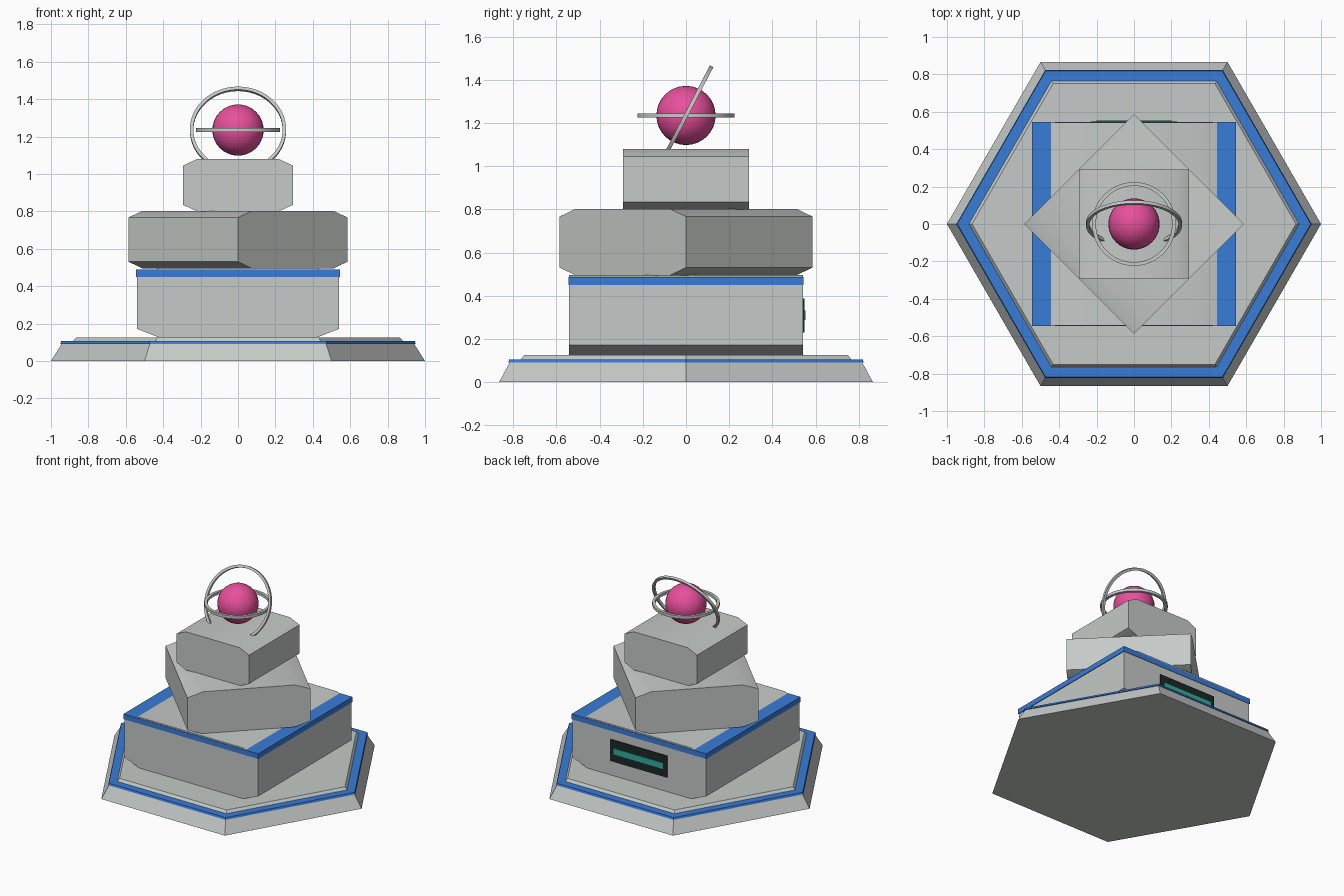
import bpy
import bmesh
from math import sin, cos, pi, radians

default = bpy.data.objects.get("Cube")
if default:
    bpy.data.objects.remove(default, do_unlink=True)


def material(name, r, g, b):
    mat = bpy.data.materials.new(name)
    mat.use_nodes = True
    mat.diffuse_color = (r, g, b, 1)
    mat.node_tree.nodes["Principled BSDF"].inputs["Base Color"].default_value = (r, g, b, 1)
    return mat


GREY = material("stone grey", 0.56, 0.59, 0.57)
BLUE = material("trim blue", 0.04, 0.2, 0.68)
PINK = material("orb pink", 0.8, 0.08, 0.33)
DARK = material("panel black", 0.012, 0.02, 0.02)
TEAL = material("display teal", 0.03, 0.42, 0.33)


def finish(name, bm, mat, location=(0, 0, 0), rotation=(0, 0, 0)):
    bmesh.ops.recalc_face_normals(bm, faces=bm.faces)
    mesh = bpy.data.meshes.new(name)
    bm.to_mesh(mesh)
    bm.free()
    mesh.materials.append(mat)
    obj = bpy.data.objects.new(name, mesh)
    bpy.context.collection.objects.link(obj)
    obj.location, obj.rotation_euler = location, rotation
    bpy.ops.object.select_all(action='DESELECT')
    obj.select_set(True)
    bpy.context.view_layer.objects.active = obj
    bpy.ops.object.shade_smooth_by_angle(angle=radians(30))
    return obj


def loft(sections, closed=False):
    """Skin matching cross-sections, capped at the ends or joined in a loop."""
    bm = bmesh.new()
    loops = [[bm.verts.new(p) for p in s] for s in sections]
    pairs = list(zip(loops, loops[1:]))
    if closed:
        pairs.append((loops[-1], loops[0]))
    else:
        bm.faces.new(loops[0])
        bm.faces.new(loops[-1])
    for a, b in pairs:
        for i in range(len(a)):
            j = (i + 1) % len(a)
            bm.faces.new((a[i], a[j], b[j], b[i]))
    return bm


def hexagon(name, mat, *levels):
    sections = [[(r * cos(k * pi / 3), r * sin(k * pi / 3), z) for k in range(6)]
                for r, z in levels]
    finish(name, loft(sections), mat)


def chamfered_block(name, half_x, half_y, bottom, top, inset, drop, turn=0):
    w, n = half_x, half_x - inset
    outline = [(-n, bottom), (n, bottom), (w, bottom + drop), (w, top - drop),
               (n, top), (-n, top), (-w, top - drop), (-w, bottom + drop)]
    sections = [[(x, y, z) for x, z in outline] for y in (-half_y, half_y)]
    finish(name, loft(sections), GREY, rotation=(0, 0, radians(turn)))


def box(name, mat, x, y, z):
    sections = [[(x[0], v, z[0]), (x[1], v, z[0]), (x[1], v, z[1]), (x[0], v, z[1])]
                for v in y]
    finish(name, loft(sections), mat)


def flat_ring(name, inner, outer, half, tilt, steps=64):
    section = [(inner, -half), (outer, -half), (outer, half), (inner, half)]
    angles = [2 * pi * k / steps for k in range(steps)]
    bm = loft([[(r * cos(a), r * sin(a), z) for r, z in section] for a in angles], True)
    finish(name, bm, GREY, ORB, (radians(tilt), 0, 0))


# Hexagonal foot with a blue band and a raised deck
hexagon("foot", GREY, (1, 0), (0.942, 0.092))
hexagon("foot_band", BLUE, (0.95, 0.092), (0.945, 0.106))
hexagon("foot_deck", GREY, (0.888, 0.1), (0.866, 0.125))

# Stacked pedestal blocks, the middle one turned
chamfered_block("lower_block", 0.54, 0.542, 0.125, 0.497, 0.12, 0.047)
box("lower_block_band", BLUE, (-0.545, 0.545), (-0.545, 0.545), (0.45, 0.488))
chamfered_block("middle_block", 0.414, 0.414, 0.495, 0.803, 0.105, 0.036, turn=45)
chamfered_block("upper_block", 0.293, 0.291, 0.8, 1.08, 0.075, 0.035)

# Display panel on the back
box("display_frame", DARK, (-0.23, 0.23), (0.538, 0.549), (0.23, 0.388))
box("display_strip", TEAL, (-0.2, 0.2), (0.547, 0.554), (0.288, 0.332))

# Floating orb and its two rings
ORB = (0, 0, 1.235)
orb = bmesh.new()
bmesh.ops.create_uvsphere(orb, u_segments=32, v_segments=16, radius=0.137)
finish("orb", orb, PINK, ORB)
flat_ring("level_ring", 0.204, 0.224, 0.01, 0)
flat_ring("tilted_ring", 0.239, 0.257, 0.009, 62.5)
